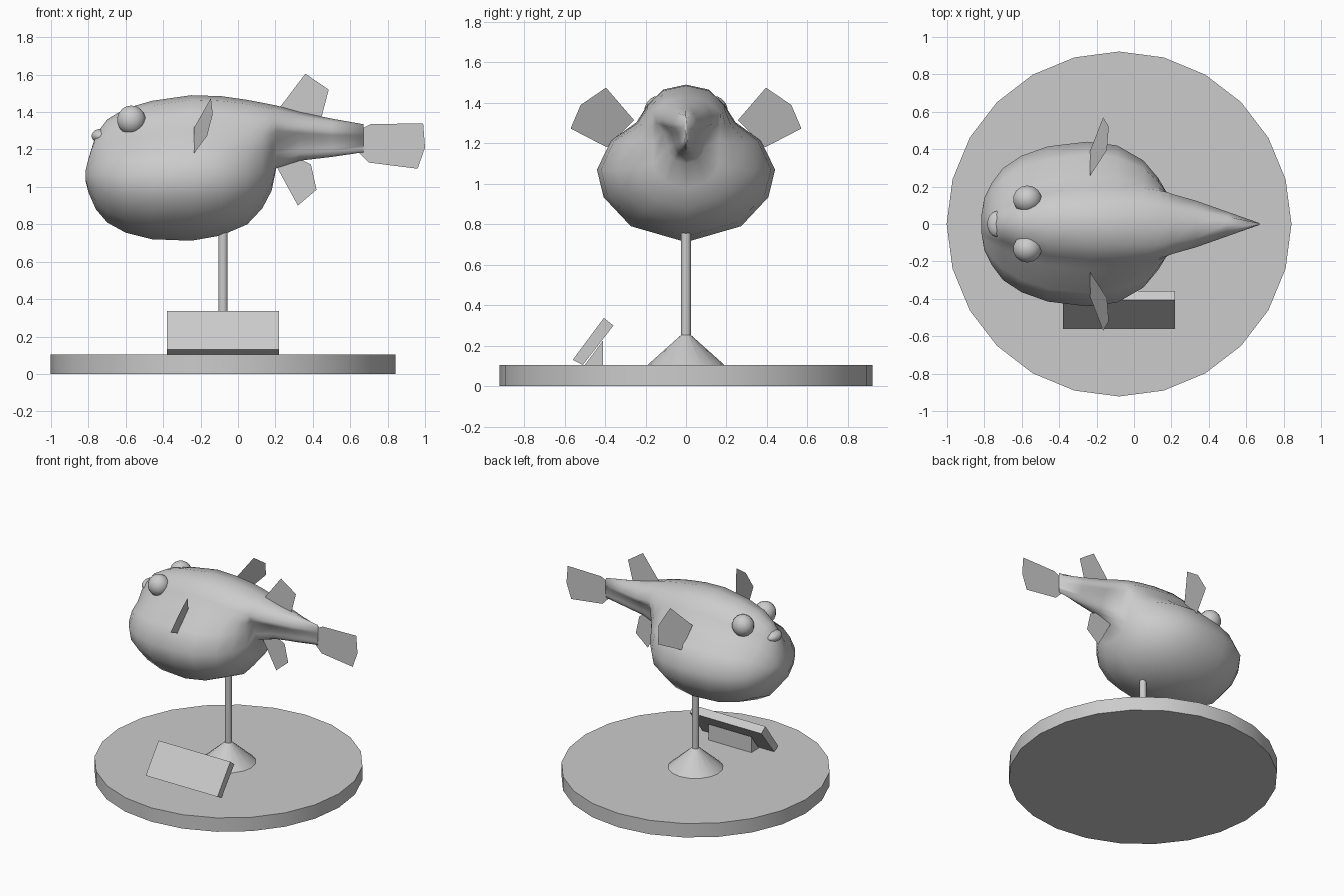
import bpy, bmesh, math
from mathutils import Vector

if "Cube" in bpy.data.objects:
    bpy.data.objects.remove(bpy.data.objects["Cube"])

grey = bpy.data.materials.new("plain_grey")
grey.diffuse_color = (0.6, 0.6, 0.6, 1)
grey.use_nodes = True
grey.node_tree.nodes["Principled BSDF"].inputs["Base Color"].default_value = grey.diffuse_color
AXIS_X = -0.08  # centre of the stand


def make(name, verts, faces, angle=None):
    mesh = bpy.data.meshes.new(name)
    mesh.from_pydata(verts, [], faces)
    mesh.materials.append(grey)
    obj = bpy.data.objects.new(name, mesh)
    bpy.context.collection.objects.link(obj)
    bm = bmesh.new()
    bm.from_mesh(mesh)
    bmesh.ops.recalc_face_normals(bm, faces=bm.faces)
    bm.to_mesh(mesh)
    bm.free()
    finish(obj, angle)
    return obj


def finish(obj, angle):
    if angle:
        bpy.ops.object.select_all(action='DESELECT')
        obj.select_set(True)
        bpy.context.view_layer.objects.active = obj
        bpy.ops.object.shade_smooth_by_angle(angle=math.radians(angle))


def loft(name, rings, angle):
    """Skin a list of equal rings and cap both ends."""
    n = len(rings[0])
    verts = [p for ring in rings for p in ring]
    faces = [(r * n + i, r * n + (i + 1) % n, (r + 1) * n + (i + 1) % n, (r + 1) * n + i)
             for r in range(len(rings) - 1) for i in range(n)]
    faces += [tuple(range(n)), tuple(range(len(verts) - n, len(verts)))]
    return make(name, verts, faces, angle)


def turned(name, profile, sides):
    """Round part about the stand axis from (radius, z) points."""
    turn = 2 * math.pi / sides
    loft(name, [[(AXIS_X + r * math.cos(i * turn), r * math.sin(i * turn), z)
                 for i in range(sides)] for r, z in profile], 40)


def ball(name, centre, size, segments=14, rings=9):
    bpy.ops.mesh.primitive_uv_sphere_add(segments=segments, ring_count=rings, radius=1, location=centre)
    obj = bpy.context.object
    obj.name = name
    obj.scale = size
    obj.data.materials.append(grey)
    finish(obj, 80)


def box_profile(name, x0, x1, yz):
    """Extrude a side outline along x."""
    loft(name, [[(x, y, z) for y, z in yz] for x in (x0, x1)], None)


# Stand: disc, cone foot and pole
turned("base_disc", [(0.922, 0), (0.922, 0.105)], 24)
turned("cone_foot", [(0.19, 0.105), (0.022, 0.255)], 16)
turned("pole", [(0.025, 0.22), (0.025, 0.76)], 12)

# Tilted plaque and its support block
box_profile("plaque", -0.38, 0.22, [(-0.56, 0.13), (-0.406, 0.337), (-0.358, 0.30), (-0.51, 0.105)])
box_profile("plaque_support", -0.26, 0.10, [(-0.50, 0.105), (-0.41, 0.225), (-0.41, 0.105)])

# Body stations: x, top z, back half width, back z, belly half width, belly z, bottom z
stations = [
    (-0.815, 1.09, 0.03, 1.08, 0.05, 1.06, 1.03),
    (-0.80, 1.15, 0.06, 1.13, 0.14, 1.06, 0.97),
    (-0.76, 1.28, 0.08, 1.22, 0.22, 1.06, 0.88),
    (-0.70, 1.36, 0.09, 1.29, 0.30, 1.06, 0.81),
    (-0.60, 1.42, 0.13, 1.34, 0.365, 1.06, 0.755),
    (-0.46, 1.46, 0.17, 1.36, 0.415, 1.06, 0.72),
    (-0.25, 1.49, 0.19, 1.39, 0.44, 1.07, 0.712),
    (-0.09, 1.485, 0.19, 1.385, 0.42, 1.07, 0.74),
    (0.05, 1.465, 0.19, 1.37, 0.34, 1.07, 0.80),
    (0.13, 1.45, 0.18, 1.36, 0.245, 1.08, 0.885),
    (0.18, 1.44, 0.17, 1.35, 0.16, 1.10, 0.98),
    (0.205, 1.435, 0.16, 1.345, 0.09, 1.18, 1.10),
    (0.33, 1.40, 0.125, 1.32, 0.055, 1.20, 1.14),
    (0.50, 1.365, 0.065, 1.30, 0.03, 1.21, 1.16),
    (0.67, 1.335, 0.005, 1.29, 0.004, 1.22, 1.185),
]


def body_ring(x, top, wu, zu, wb, zm, bottom):
    d = zm - bottom
    half = [(0, top), (0.6 * wu, top - 0.25 * (top - zu)), (wu, zu)]
    half += [(wu + f * (wb - wu), zu + g * (zm - zu)) for f, g in ((0.22, 0.27), (0.72, 0.55))]
    half += [(wb, zm), (0.925 * wb, zm - 0.38 * d), (0.62 * wb, zm - 0.78 * d), (0, bottom)]
    return [(x, y, z) for y, z in half] + [(x, -y, z) for y, z in half[-2:0:-1]]


loft("body", [body_ring(*s) for s in stations], 80)

# Lips
ball("upper_lip", (-0.735, 0, 1.272), (0.05, 0.07, 0.038))
ball("lower_lip", (-0.735, 0, 1.205), (0.045, 0.06, 0.026))

# Thin fins on the centre line, given as (x, z) outlines
fins = {
    "tail_fin": [(0.65, 1.18), (0.66, 1.31), (0.71, 1.335), (0.99, 1.34),
                 (1.0, 1.21), (0.96, 1.097), (0.70, 1.13)],
    "back_fin": [(0.22, 1.42), (0.36, 1.605), (0.485, 1.52), (0.445, 1.367), (0.33, 1.36)],
    "under_fin": [(0.20, 1.12), (0.32, 0.90), (0.42, 0.985), (0.39, 1.12), (0.33, 1.15)],
}
for name, outline in fins.items():
    make(name, [(x, 0, z) for x, z in outline], [tuple(range(len(outline)))])

# Eyes and side fins, one pair each
side_fin = [(-0.235, 0.257, 1.315), (-0.145, 0.395, 1.475), (-0.135, 0.52, 1.39),
            (-0.165, 0.57, 1.273), (-0.235, 0.39, 1.18)]
for side, s in (("left", -1), ("right", 1)):
    ball(side + "_eye", (-0.57, s * 0.132, 1.357), (0.078, 0.075, 0.078))
    make(side + "_fin", [(x, s * y, z) for x, y, z in side_fin], [(0, 1, 2, 3, 4)])
